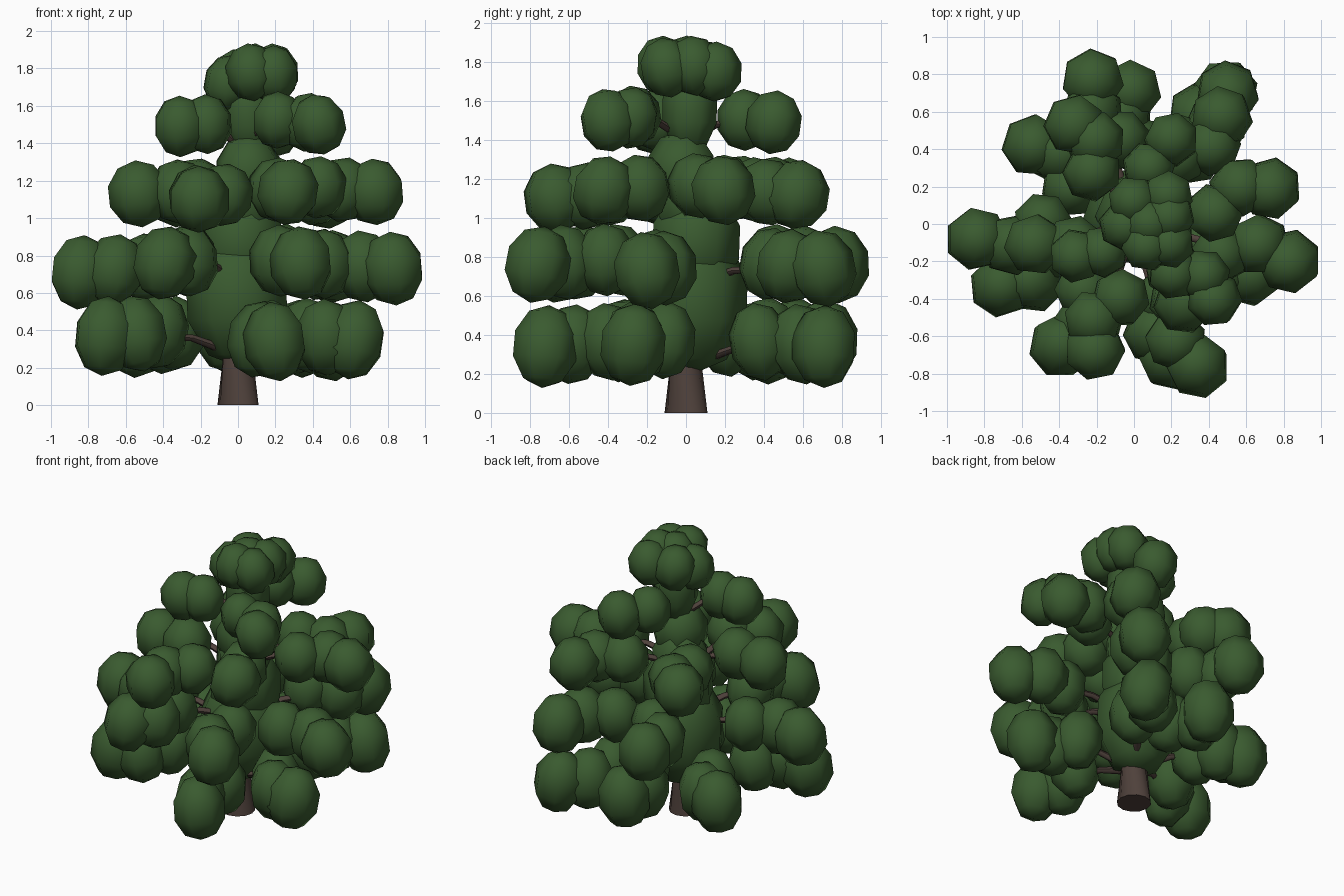
import bpy, bmesh, math, random
from mathutils import Vector, Matrix

if "Cube" in bpy.data.objects:
    bpy.data.objects.remove(bpy.data.objects["Cube"])

random.seed(4)


def material(name, rgb):
    m = bpy.data.materials.new(name)
    m.diffuse_color = (*rgb, 1)
    m.use_nodes = True
    m.node_tree.nodes["Principled BSDF"].inputs["Base Color"].default_value = m.diffuse_color
    return m


GREEN = material("leaf green", (0.042, 0.104, 0.029))
BROWN = material("bark brown", (0.078, 0.053, 0.044))


def finish(bm, name, mat, angle=60):
    bmesh.ops.recalc_face_normals(bm, faces=bm.faces)
    me = bpy.data.meshes.new(name)
    bm.to_mesh(me)
    bm.free()
    me.materials.append(mat)
    ob = bpy.data.objects.new(name, me)
    bpy.context.collection.objects.link(ob)
    bpy.context.view_layer.objects.active = ob
    ob.select_set(True)
    bpy.ops.object.shade_smooth_by_angle(angle=math.radians(angle))
    ob.select_set(False)


def clump(bm, pos, r, rz, tilt=0.2):
    """Seven-sided leafy ball, turned and tilted a little."""
    m = (Matrix.Translation(pos)
         @ Matrix.Rotation(random.uniform(-tilt, tilt), 4, 'X')
         @ Matrix.Rotation(random.uniform(-tilt, tilt), 4, 'Y')
         @ Matrix.Rotation(random.uniform(0, 6.28), 4, 'Z')
         @ Matrix.Diagonal((r, r, rz, 1)))
    bmesh.ops.create_uvsphere(bm, u_segments=7, v_segments=5, radius=1, matrix=m)


def tube(bm, path, radii, sides):
    """Tapered tube of rings along a path."""
    rings = []
    for i, p in enumerate(path):
        d = path[min(i + 1, len(path) - 1)] - path[max(i - 1, 0)]
        q = d.to_track_quat('Z', 'Y')
        rings.append([bm.verts.new(p + q @ Vector((radii[i] * math.cos(a), radii[i] * math.sin(a), 0)))
                      for a in (2 * math.pi * k / sides for k in range(sides))])
    for a, b in zip(rings, rings[1:]):
        for k in range(sides):
            n = (k + 1) % sides
            bm.faces.new((a[k], a[n], b[n], b[k]))
    bm.faces.new(rings[0][::-1])
    bm.faces.new(rings[-1])


# Branch tips by tier: (clump radius, half height, [(x, y, z)...])
TIERS = [
    (0.175, 0.215, [(-0.71, -0.33, 0.37), (0.20, -0.72, 0.34), (0.62, -0.27, 0.35),
                    (0.49, 0.71, 0.34), (-0.02, 0.71, 0.37), (-0.54, 0.42, 0.36)]),
    (0.175, 0.20, [(-0.84, -0.08, 0.71), (-0.39, -0.65, 0.76), (0.34, -0.76, 0.76),
                   (0.83, -0.20, 0.73), (0.50, 0.70, 0.74), (-0.22, 0.77, 0.76)]),
    (0.17, 0.18, [(-0.53, -0.11, 1.13), (-0.21, -0.67, 1.10), (0.73, 0.19, 1.14),
                  (0.47, 0.57, 1.12), (-0.32, 0.53, 1.13), (0.27, -0.42, 1.14)]),
    (0.15, 0.165, [(-0.31, -0.17, 1.49), (0.43, -0.40, 1.50), (0.20, 0.45, 1.49)]),
]

# Branch foliage and the branches that carry it
leaves, wood = bmesh.new(), bmesh.new()
for t, (r, rz, tips) in enumerate(TIERS):
    for tip in tips:
        tip = Vector(tip)
        reach = tip.xy.length
        steps = (1.0, 0.79, 0.57) if reach > 0.56 else (1.0, 0.62)
        side = Vector((-tip.y, tip.x, 0)).normalized()
        sign = random.choice((-1, 1))
        for i, s in enumerate(steps):
            off = side * (sign * (-1) ** i * 0.05 if i else 0)
            pos = Vector((tip.x * s, tip.y * s, tip.z + 0.012 * i)) + off
            k = 1 - 0.03 * i
            clump(leaves, pos, r * k, rz * k)
        root = Vector((0, 0, tip.z - 0.10))
        mid = Vector((tip.x * 0.35, tip.y * 0.35, tip.z - 0.01))
        tube(wood, [root, mid, tip], [0.03 - 0.003 * t, 0.02, 0.01], 6)
finish(leaves, "branch_foliage", GREEN)
finish(wood, "branches", BROWN)

# Leafy core around the trunk
core = bmesh.new()
for x, y, z, r, rz in [(0.0, 0.04, 0.58, 0.29, 0.38), (0.02, 0.05, 0.88, 0.24, 0.28),
                       (0.06, -0.02, 1.25, 0.185, 0.2), (0.03, 0.02, 1.08, 0.19, 0.22),
                       (0.06, 0.02, 1.56, 0.15, 0.24)]:
    clump(core, Vector((x, y, z)), r, rz, 0.05)
finish(core, "core_foliage", GREEN)

# Crown
crown = bmesh.new()
for x, y, z in [(0.07, -0.12, 1.78), (0.18, 0.15, 1.75), (0.0, 0.12, 1.75),
                (0.19, 0.04, 1.78), (0.08, 0.0, 1.78), (-0.05, -0.01, 1.72), (0.19, -0.1, 1.77)]:
    clump(crown, Vector((x, y, z)), 0.14, 0.155)
finish(crown, "crown_foliage", GREEN)

# Trunk
trunk = bmesh.new()
tube(trunk, [Vector(p) for p in ((0, 0, 0), (0, 0, 0.28), (0.01, 0.01, 0.8), (0.05, 0, 1.7))],
     [0.11, 0.08, 0.055, 0.02], 12)
finish(trunk, "trunk", BROWN)
